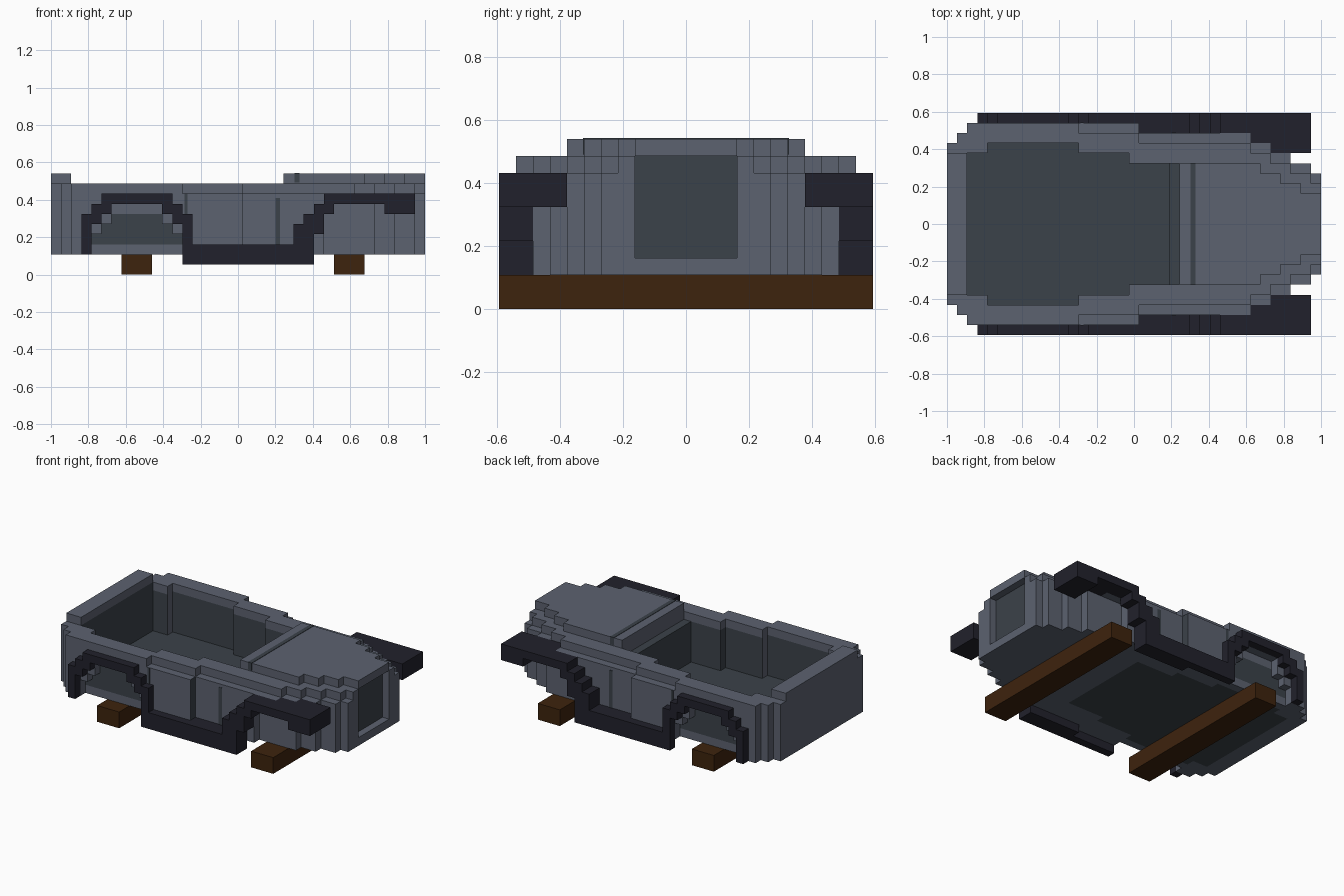
import bpy
import bmesh
from mathutils import Vector

cube = bpy.data.objects.get("Cube")
if cube:
    bpy.data.objects.remove(cube)

U = 2 / 37  # one block


def material(name, rgb):
    m = bpy.data.materials.new(name)
    m.use_nodes = True
    m.diffuse_color = (*rgb, 1)
    m.node_tree.nodes["Principled BSDF"].inputs["Base Color"].default_value = (*rgb, 1)
    return m


grey = material("body grey", (0.107, 0.122, 0.162))
dark = material("recess grey", (0.044, 0.054, 0.067))
black = material("trim black", (0.0155, 0.0155, 0.025))
brown = material("beam brown", (0.048, 0.017, 0.004))


def box(bm, x0, x1, y0, y1, z0, z1):
    """Box in block units, x counted from the rear end. Returns its faces."""
    lo = Vector((x0 * U - 1, y0 * U, z0 * U))
    hi = Vector((x1 * U - 1, y1 * U, z1 * U))
    verts = bmesh.ops.create_cube(bm, size=1)["verts"]
    for v in verts:
        v.co = Vector([(a + b) / 2 + c * (b - a) for a, b, c in zip(lo, hi, v.co)])
    return {f for v in verts for f in v.link_faces}


def part(name, blocks, mats, rule=None):
    """Blocks are (x0, x1, inner y, outer y, z0, z1), mirrored unless inner y is 0."""
    bm = bmesh.new()
    for x0, x1, yi, yo, z0, z1 in blocks:
        spans = [(yi, yo), (-yo, -yi)] if yi else [(-yo, yo)]
        for a, b in spans:
            for f in box(bm, x0, x1, a, b, z0, z1):
                f.normal_update()
                if rule and rule(f.normal, f.calc_center_median()):
                    f.material_index = 1
    mesh = bpy.data.meshes.new(name)
    bm.to_mesh(mesh)
    bm.free()
    for m in mats:
        mesh.materials.append(m)
    obj = bpy.data.objects.new(name, mesh)
    bpy.context.collection.objects.link(obj)


def layer(z0, z1, rows):
    return [(*r, z0, z1) for r in rows]


def faces_inward(n, c):
    return n.y * c.y < -0.01


# Rear wall, dark on the cabin side
part("rear_wall", layer(2, 9, [(0, 1, 0, 8), (1, 2, 0, 9)]) + [(0, 2, 0, 7, 9, 10)],
     [grey, dark], lambda n, c: n.x > 0.5 and c.z < 9 * U)

# Cabin side walls, dark inside
part("side_walls", layer(2, 8, [(2, 4, 7, 10), (13, 18, 7, 10), (18, 19, 6, 10), (19, 23, 6, 9)]),
     [grey, dark], lambda n, c: faces_inward(n, c) or (abs(n.x) > 0.5 and abs(c.y) < 8 * U))

# Rear wheel recess: sill, dark panel and stepped surround
part("wheel_recess_panel", [(4, 13, 8, 9, 3, 6)], [dark])
part("wheel_recess_frame",
     [(4, 13, 8, 9, 2, 3), (4, 13, 8, 9, 6, 7), (4, 13, 8, 10, 7, 8)]
     + [(a, a + 1, 9, 10, z, 7) for a, z in ((4, 4), (5, 5), (11, 5), (12, 4))],
     [grey, dark], faces_inward)

# Upper rim around the cabin
part("cabin_rim", layer(8, 9, [(2, 4, 7, 10), (4, 13, 8, 10), (13, 18, 7, 9),
                               (18, 19, 6, 9), (19, 23, 6, 8)]), [grey])

# Nose: three stepped tiers with an open grille at the tip
part("nose_lower", layer(2, 8, [(23, 27, 0, 9), (27, 32, 0, 8), (32, 34, 0, 7),
                                (34, 36, 0, 6), (36, 37, 3, 5)])
     + [(36, 37, 0, 3, 2, 3), (27, 30, 8, 9, 7, 8)], [grey])
part("nose_upper", layer(8, 9, [(23, 30, 0, 8), (30, 32, 0, 7), (32, 34, 0, 6),
                                (34, 36, 0, 5), (36, 37, 3, 4)]), [grey])
part("hood", layer(9, 10, [(23, 31, 0, 6), (31, 33, 0, 5), (33, 35, 0, 4), (35, 37, 0, 3)]), [grey])
part("grille_panel", [(36, 36.1, 0, 3, 3, 9)], [dark])

# Floor and dashboard ledge
part("cabin_floor", layer(2, 3, [(2, 4, 0, 7), (4, 13, 0, 8), (13, 18, 0, 7), (18, 23, 0, 6)])
     + [(22, 23, 0, 6, 3, 8)], [dark])

# Thin panel seams on hood and doors
part("hood_seam", [(24.1, 24.6, 0, 6.05, 9.1, 10.05)], [dark])
part("door_seams", [(22.2, 22.65, 8.9, 9.06, 3, 7.6), (13.2, 13.5, 9.9, 10.06, 5.6, 8)], [dark])

# Rear wheel arch trim
part("rear_arch_trim", layer(2, 6, [(3, 4, 10, 11)]) + layer(7, 8, [(5, 12, 10, 11)])
     + [(4, 5, 10, 11, 5, 7), (5, 6, 10, 11, 6, 7), (11, 12, 10, 11, 6, 7),
        (12, 13, 10, 11, 5, 7), (13, 14, 10, 11, 3, 6)], [black])

# Side sill
part("side_sill", layer(1, 3, [(13, 19, 10, 11), (19, 26, 9, 11)]), [black])

# Front fender rising in steps and flaring out over the nose
part("front_fender", [(24, 25, 9, 11, 3, 5), (25, 26, 9, 11, 3, 6), (26, 27, 9, 11, 4, 7),
                      (27, 28, 9, 11, 6, 8), (28, 30, 9, 11, 7, 8), (30, 33, 7, 11, 7, 8),
                      (33, 36, 7, 11, 6, 8)], [black])

# Crosswise support beams
for name, x0 in (("rear_beam", 7), ("front_beam", 28)):
    part(name, [(x0, x0 + 3, 0, 11, 0, 2)], [brown])
